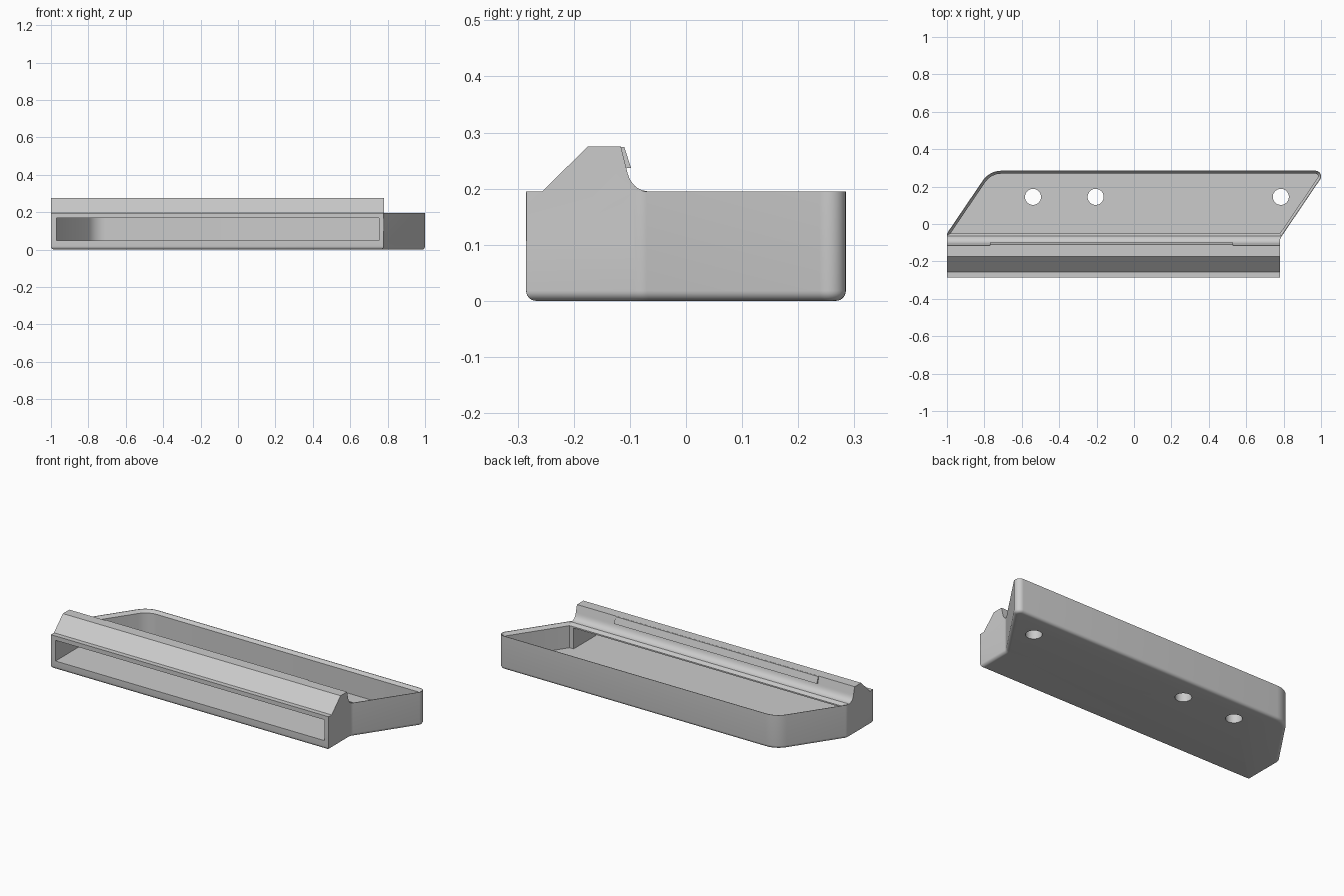
import bpy, bmesh, math
from mathutils import Vector, Matrix

cube = bpy.data.objects.get("Cube")
if cube:
    bpy.data.objects.remove(cube, do_unlink=True)

grey = bpy.data.materials.new("plain grey")
grey.use_nodes = True
grey.diffuse_color = (0.6, 0.6, 0.6, 1)
grey.node_tree.nodes["Principled BSDF"].inputs["Base Color"].default_value = (0.6, 0.6, 0.6, 1)


def outline(corners, inset, steps=8):
    """Counter-clockwise polygon, inset, with rounded corners (x, y, radius)."""
    pts = [Vector(c[:2]) for c in corners]
    result = []
    for i, p in enumerate(pts):
        d0 = (p - pts[i - 1]).normalized()
        d1 = (pts[(i + 1) % len(pts)] - p).normalized()
        n0, n1 = Vector((-d0.y, d0.x)), Vector((-d1.y, d1.x))
        q = p + inset * (n0 + n1) / (1 + n0.dot(n1))
        turn = math.atan2(d0.x * d1.y - d0.y * d1.x, d0.dot(d1))
        side = 1 if turn > 0 else -1
        r = max(corners[i][2] - side * inset, 0.002)
        centre = q - d0 * r * math.tan(abs(turn) / 2) + n0 * r * side
        for k in range(steps + 1):
            result.append(centre + Matrix.Rotation(turn * k / steps, 2) @ (-n0 * r * side))
    return result


def loft(name, rings):
    """Closed solid through matching rings of points."""
    bm = bmesh.new()
    loops = [[bm.verts.new(p) for p in ring] for ring in rings]
    for a, b in zip(loops, loops[1:]):
        for i in range(len(a)):
            j = (i + 1) % len(a)
            bm.faces.new((a[i], a[j], b[j], b[i]))
    bm.faces.new(loops[0][::-1])
    bm.faces.new(loops[-1])
    bmesh.ops.recalc_face_normals(bm, faces=bm.faces)
    mesh = bpy.data.meshes.new(name)
    bm.to_mesh(mesh)
    bm.free()
    mesh.materials.append(grey)
    obj = bpy.data.objects.new(name, mesh)
    bpy.context.collection.objects.link(obj)
    return obj


def stacked(name, corners, levels):
    return loft(name, [[(p.x, p.y, z) for p in outline(corners, inset)] for inset, z in levels])


def extruded(name, profile, x0, x1):
    return loft(name, [[(x, y, z) for y, z in profile] for x in (x0, x1)])


def combine(target, other, operation):
    mod = target.modifiers.new(operation, "BOOLEAN")
    mod.operation, mod.solver, mod.object = operation, "EXACT", other
    bpy.context.view_layer.objects.active = target
    bpy.ops.object.modifier_apply(modifier=mod.name)
    bpy.data.objects.remove(other, do_unlink=True)


# Tray body with a rounded bottom edge
R = 0.018
back = [(1.027, 0.285, 0.03), (-0.773, 0.285, 0.12)]
footprint = [(-1, -0.285, 0.002), (0.78, -0.285, 0.002), (0.78, -0.08, 0.04),
             *back, (-1, -0.05, 0.04)]
bottom = [(R * (1 - math.sin(a)), R * (1 - math.cos(a)))
          for a in [math.pi / 2 * k / 6 for k in range(7)]]
tray = stacked("tray", footprint, bottom + [(0, 0.195)])

# Raised hood along the front, with a hollow curve behind its top
a, b, c = Vector((-0.106, 0.235)), Vector((-0.098, 0.195)), Vector((-0.063, 0.195))
curve = [tuple(a * (1 - t) ** 2 + b * 2 * t * (1 - t) + c * t * t) for t in [k / 10 for k in range(11)]]
hood = extruded("hood", [(-0.063, 0.1), (-0.285, 0.1), (-0.282, 0.17), (-0.175, 0.275),
                         (-0.116, 0.275)] + curve, -1, 0.78)
combine(tray, hood, "UNION")

# Open well behind the hood, with a bevelled rim
well = [(-1.011, -0.066, 0), (0.789, -0.066, 0), *back]
combine(tray, stacked("well", well, [(0.016, 0.05), (0.016, 0.178), (0.003, 0.195), (0.003, 0.3)]),
        "DIFFERENCE")

# Long front opening running under the hood
slot = [(-0.32, 0.05), (-0.04, 0.05), (-0.04, 0.17), (-0.32, 0.17)]
combine(tray, extruded("front_opening", slot, -0.97, 0.755), "DIFFERENCE")

# Mounting holes in the floor
for x in (-0.54, -0.205, 0.785):
    circle = [(x + 0.043 * math.cos(k * math.tau / 40), 0.145 + 0.043 * math.sin(k * math.tau / 40))
              for k in range(40)]
    combine(tray, loft("hole", [[(px, py, z) for px, py in circle] for z in (-0.1, 0.1)]), "DIFFERENCE")

# Catch strip along the back of the hood
strip = extruded("catch_strip", [(-0.13, 0.2745), (-0.11, 0.2745), (-0.098, 0.237), (-0.13, 0.237)],
                 -0.77, 0.53)

# Smooth the rounded parts of the tray
bpy.ops.object.select_all(action="DESELECT")
tray.select_set(True)
bpy.context.view_layer.objects.active = tray
bpy.ops.object.shade_smooth_by_angle(angle=math.radians(30))
